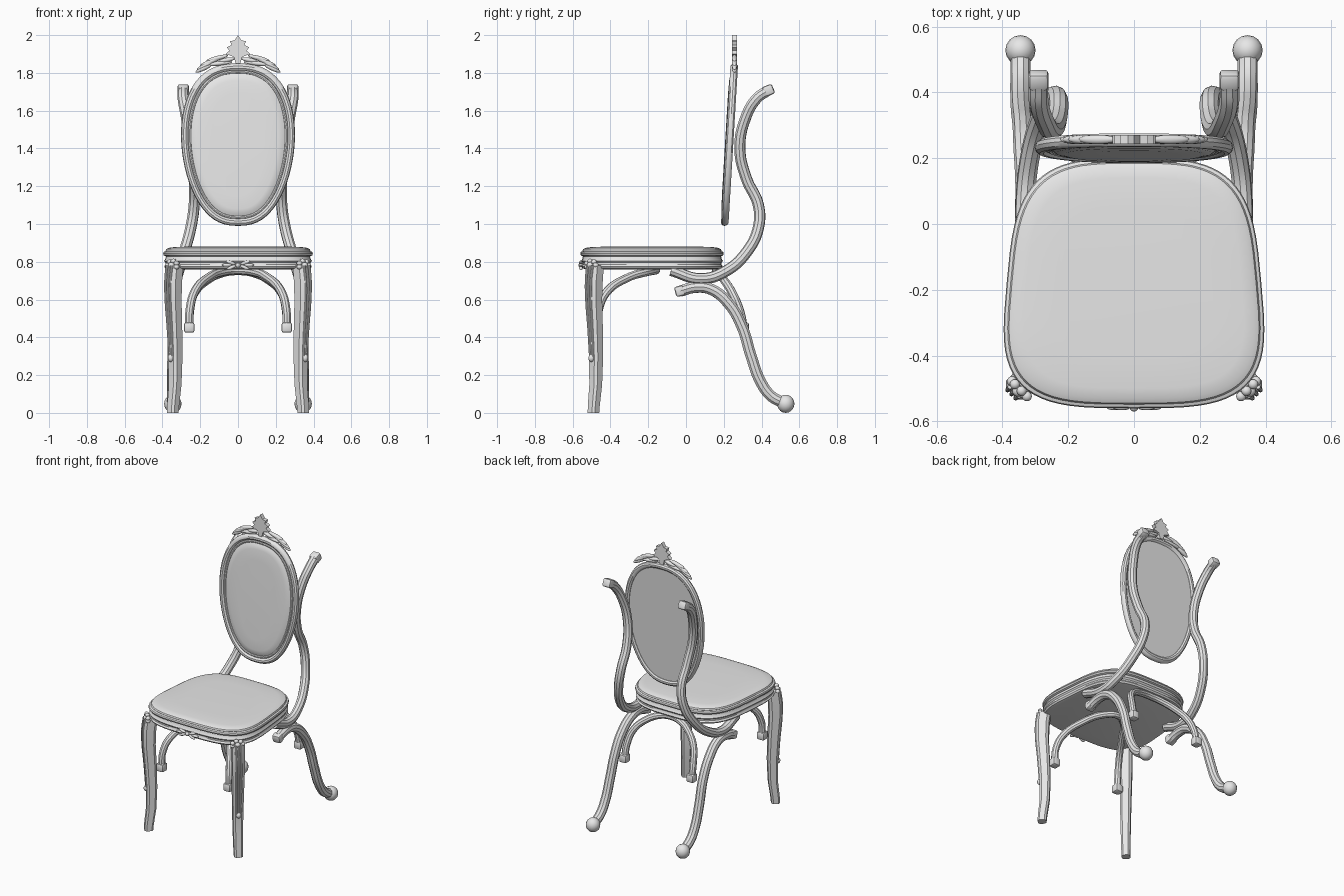
import bpy, bmesh, math
from math import sin, cos, pi
from mathutils import Vector, Matrix

cube = bpy.data.objects.get("Cube")
if cube:
    bpy.data.objects.remove(cube, do_unlink=True)

grey = bpy.data.materials.new("light_grey")
grey.use_nodes = True
grey.diffuse_color = (0.8, 0.8, 0.8, 1)
grey.node_tree.nodes["Principled BSDF"].inputs["Base Color"].default_value = (0.8, 0.8, 0.8, 1)
made = []


def add_object(name, mesh, mirror=False):
    mesh.materials.clear()
    mesh.materials.append(grey)
    ob = bpy.data.objects.new(name, mesh)
    bpy.context.collection.objects.link(ob)
    if mirror:
        ob.modifiers.new("mirror", "MIRROR").use_mirror_merge = False
    made.append(ob)
    return ob


def finish(name, bm, mirror=False):
    bmesh.ops.recalc_face_normals(bm, faces=bm.faces)
    mesh = bpy.data.meshes.new(name)
    bm.to_mesh(mesh)
    bm.free()
    return add_object(name, mesh, mirror)


def loft(name, rings, closed=False, mirror=False):
    """Skin a stack of equal rings; cap the ends or join last to first."""
    bm = bmesh.new()
    loops = [[bm.verts.new(p) for p in ring] for ring in rings]
    pairs = list(zip(loops, loops[1:])) + ([(loops[-1], loops[0])] if closed else [])
    n = len(loops[0])
    for a, b in pairs:
        for i in range(n):
            j = (i + 1) % n
            bm.faces.new((a[i], a[j], b[j], b[i]))
    if not closed:
        bm.faces.new(loops[0])
        bm.faces.new(loops[-1])
    return finish(name, bm, mirror)


def tube(name, pts, radius, mirror=False):
    """Round rail through the given points."""
    cu = bpy.data.curves.new(name, "CURVE")
    cu.dimensions = "3D"
    cu.bevel_depth = radius
    cu.bevel_resolution = 3
    cu.resolution_u = 8
    cu.use_fill_caps = True
    sp = cu.splines.new("BEZIER")
    sp.bezier_points.add(len(pts) - 1)
    for bp, p in zip(sp.bezier_points, pts):
        bp.co = p
        bp.handle_left_type = bp.handle_right_type = "AUTO"
    tmp = bpy.data.objects.new(name + "_path", cu)
    bpy.context.collection.objects.link(tmp)
    dg = bpy.context.evaluated_depsgraph_get()
    mesh = bpy.data.meshes.new_from_object(tmp.evaluated_get(dg))
    bpy.data.objects.remove(tmp, do_unlink=True)
    return add_object(name, mesh, mirror)


def blobs(name, items, mirror=False):
    """Ellipsoids given as (centre, radii, rotation matrix)."""
    bm = bmesh.new()
    for c, r, rot in items:
        m = Matrix.Translation(c) @ rot.to_4x4() @ Matrix.Diagonal((*r, 1))
        bmesh.ops.create_uvsphere(bm, u_segments=16, v_segments=10, radius=1, matrix=m)
    return finish(name, bm, mirror)


def cap_block(name, c, size, tilt=0):
    """Bevelled end block on a rail, one on each side."""
    bm = bmesh.new()
    m = Matrix.Translation(c) @ Matrix.Rotation(tilt, 4, "X") @ Matrix.Diagonal((*size, 1))
    bmesh.ops.create_cube(bm, size=1, matrix=m)
    bmesh.ops.bevel(bm, geom=bm.edges[:], offset=0.012, segments=2, affect="EDGES", profile=0.5)
    return finish(name, bm, True)


def power(v, e):
    return math.copysign(abs(v) ** e, v)


# Seat: rounded outline, wider at the front
def seat_ring(inset, z, count=72):
    ring = []
    for i in range(count):
        t = 2 * pi * i / count
        y = -0.18 + (0.38 - inset) * power(sin(t), 0.57)
        w = 0.387 - 0.09 * (y + 0.18) - inset
        ring.append((w * power(cos(t), 0.57), y, z))
    return ring


loft("seat_apron", [seat_ring(*p) for p in (
    (0.03, 0.76), (0.012, 0.765), (0.005, 0.775), (0.012, 0.785), (0.012, 0.795),
    (0.004, 0.805), (0.012, 0.815), (0.015, 0.835))])
loft("seat_rim", [seat_ring(*p) for p in (
    (0.015, 0.828), (0.003, 0.834), (0, 0.843), (0.003, 0.852), (0.016, 0.858))])
loft("seat_cushion", [seat_ring(*p) for p in (
    (0.016, 0.85), (0.012, 0.858), (0.016, 0.867), (0.03, 0.874), (0.06, 0.878), (0.15, 0.881))])


# Oval back, leaning slightly
def back_ring(inset, y, count=64):
    ring = []
    for i in range(count):
        t = 2 * pi * i / count
        x = (0.3 - inset) * (1 + 0.1 * sin(t)) * power(cos(t), 0.8)
        z = 1.42 + (0.43 - inset) * sin(t)
        ring.append((x, 0.205 + 0.06 * (z - 1) + y, z))
    return ring


frame = [(0.02 + 0.02 * cos(a), 0.021 * sin(a)) for a in (i * pi / 5 for i in range(10))]
loft("back_frame", [back_ring(*p) for p in frame], closed=True)
loft("back_bead", [back_ring(0.045 + 0.009 * cos(a), -0.007 + 0.009 * sin(a))
                   for a in (i * pi / 4 for i in range(8))], closed=True)
loft("back_pad", [back_ring(*p) for p in (
    (0.035, 0.01), (0.035, -0.004), (0.052, -0.01), (0.065, -0.018), (0.09, -0.022), (0.16, -0.024))])

# Crest: serrated centre leaf and two leafy sprays
half = [(0.012, 1.85), (0.022, 1.885), (0.065, 1.9), (0.045, 1.918), (0.06, 1.935),
        (0.035, 1.947), (0.042, 1.968), (0.018, 1.972), (0, 2.0)]
leaf = half + [(-x, z) for x, z in reversed(half[:-1])]
loft("crest_leaf", [[(x, y, z) for x, z in leaf] for y in (0.243, 0.27)])
spray = []
for x, z, length, ang in ((0.06, 1.868, 0.045, 0.2), (0.11, 1.878, 0.06, 0.25), (0.14, 1.862, 0.065, 0.38),
                          (0.165, 1.845, 0.06, 0.5), (0.18, 1.825, 0.05, 0.45), (0.1, 1.85, 0.07, 0.12)):
    spray.append(((x, 0.257, z), (length, 0.014, 0.012), Matrix.Rotation(ang, 3, "Y")))
blobs("crest_spray", spray, True)

# S-shaped back rails running under the seat
tube("back_rail", [(0.29, 0.43, 1.705), (0.29, 0.375, 1.665), (0.272, 0.315, 1.56), (0.25, 0.285, 1.4),
                   (0.232, 0.32, 1.24), (0.232, 0.383, 1.1), (0.25, 0.383, 0.98), (0.285, 0.32, 0.85),
                   (0.315, 0.21, 0.75), (0.33, 0.08, 0.71), (0.33, -0.08, 0.755)], 0.03, True)
cap_block("rail_cap", (0.29, 0.437, 1.708), (0.06, 0.055, 0.055), 0.4)

# Back legs with ball feet
tube("back_leg", [(0.345, 0.51, 0.055), (0.345, 0.45, 0.09), (0.345, 0.395, 0.165), (0.343, 0.345, 0.3),
                  (0.338, 0.295, 0.46), (0.335, 0.225, 0.58), (0.33, 0.13, 0.655), (0.33, 0.05, 0.665),
                  (0.33, -0.03, 0.645)], 0.031, True)
blobs("ball_foot", [((0.345, 0.528, 0.048), (0.046, 0.046, 0.048), Matrix.Identity(3))], True)
cap_block("leg_scroll", (0.33, -0.033, 0.645), (0.06, 0.05, 0.055), 0.25)

# Arched braces between the front legs and between the back legs
for side, path in (
        ("front", [(0.258, -0.47, 0.45), (0.255, -0.462, 0.55), (0.23, -0.42, 0.64), (0.16, -0.31, 0.715),
                   (0.08, -0.2, 0.748), (0, -0.16, 0.755)]),
        ("back", [(0.258, 0.305, 0.45), (0.255, 0.285, 0.54), (0.23, 0.245, 0.635), (0.16, 0.2, 0.705),
                  (0.08, 0.17, 0.742), (0, 0.16, 0.752)])):
    tube(side + "_arch", path + [(-x, y, z) for x, y, z in reversed(path[:-1])], 0.023)
    cap_block(side + "_arch_cap", (0.258, path[0][1], 0.452), (0.056, 0.056, 0.055))

# Curved front legs, turned to face the corners
stations = [(0, 0.345, 0.027), (0.04, 0.343, 0.028), (0.15, 0.333, 0.03), (0.3, 0.331, 0.033),
            (0.45, 0.336, 0.036), (0.6, 0.343, 0.039), (0.7, 0.342, 0.041), (0.78, 0.335, 0.04)]
out, along = Vector((1, -1, 0)).normalized(), Vector((1, 1, 0)).normalized()


def leg_centre(x, z):
    return Vector((x, -0.48 - (x - 0.335), z))


corners = [(1, 0.6), (0.6, 1), (-0.6, 1), (-1, 0.6), (-1, -0.6), (-0.6, -1), (0.6, -1), (1, -0.6)]
loft("front_leg", [[leg_centre(x, z) + out * u * h + along * v * h for u, v in corners]
                   for z, x, h in stations], mirror=True)

# Carved strands and knob on each front leg
for label, shift in (("inner", -0.018), ("middle", 0), ("outer", 0.018)):
    tube(label + "_leg_strand", [leg_centre(x, z) + out * h + along * shift * (z + 0.3)
                                 for z, x, h in stations[3:]], 0.007, True)
blobs("leg_knob", [(leg_centre(0.331, 0.29) + out * 0.035, (0.016, 0.016, 0.02), Matrix.Identity(3))], True)

# Flower at each front corner
flower = [(Vector((0.352, -0.507, 0.782)), (0.018, 0.018, 0.016), Matrix.Identity(3))]
for i in range(7):
    a = 2 * pi * i / 7
    c = Vector((0.347, -0.502, 0.782)) + along * 0.034 * cos(a) + Vector((0, 0, 0.022 * sin(a)))
    flower.append((c, (0.015, 0.015, 0.013), Matrix.Identity(3)))
blobs("corner_flower", flower, True)

# Bow carved on the middle of the apron
bow = [((0, -0.558, 0.782), (0.013, 0.012, 0.013), Matrix.Identity(3))]
for s in (-1, 1):
    for x, z, ang in ((0.038, 0.795, -0.3), (0.035, 0.77, 0.4), (0.058, 0.783, 0)):
        bow.append(((s * x, -0.556, z), (0.027, 0.01, 0.009), Matrix.Rotation(s * ang, 3, "Y")))
blobs("apron_bow", bow)

# Smooth shading with crisp edges
bpy.ops.object.select_all(action="DESELECT")
for ob in made:
    ob.select_set(True)
bpy.context.view_layer.objects.active = made[0]
bpy.ops.object.shade_smooth_by_angle(angle=math.radians(35))
